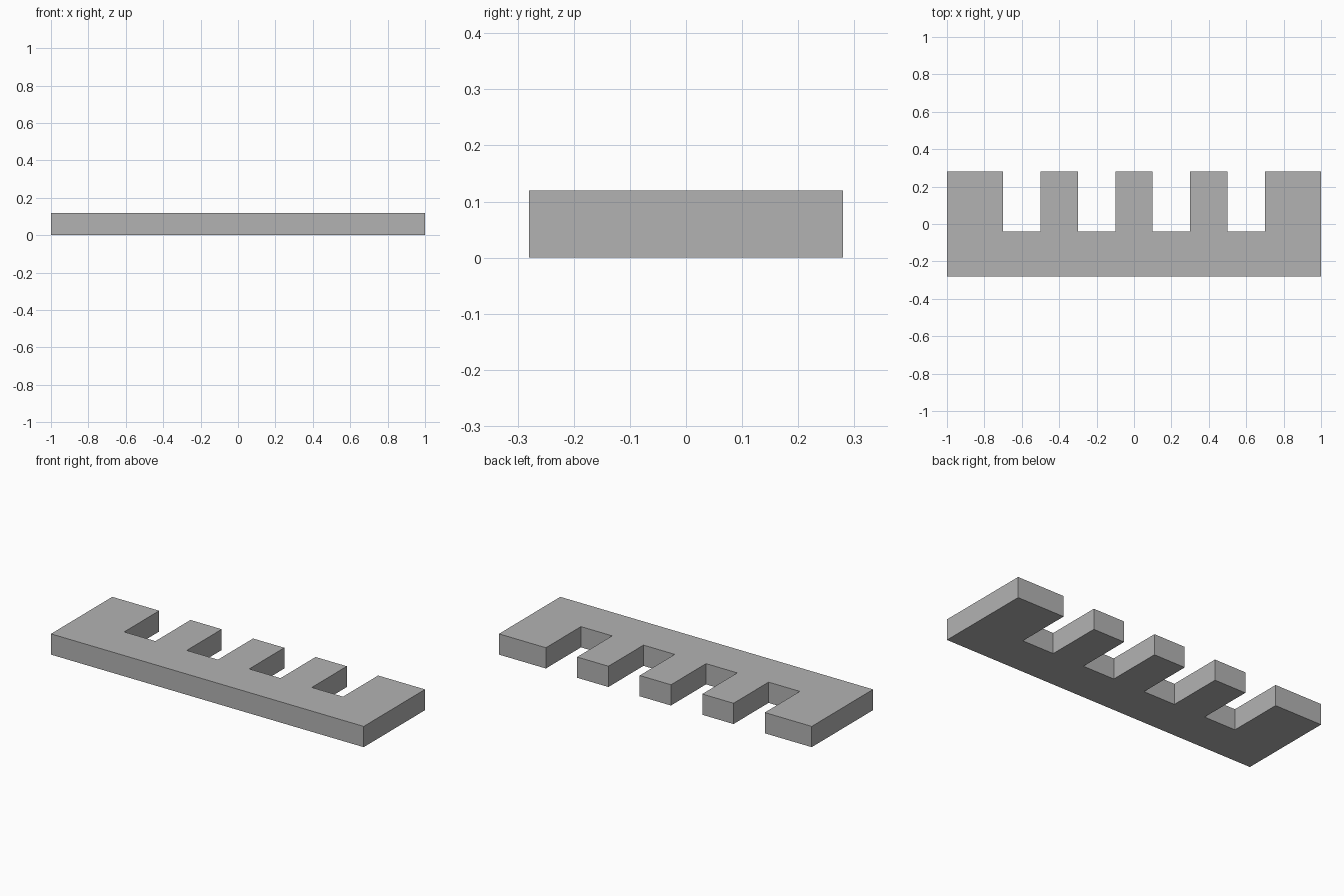
import bpy
import bmesh

cube = bpy.data.objects.get("Cube")
if cube:
    bpy.data.objects.remove(cube, do_unlink=True)

HALF_LENGTH, HALF_DEPTH, HEIGHT = 1.0, 0.28, 0.12
SLOT_CENTRES = (0.6, 0.2, -0.2, -0.6)
SLOT_HALF_WIDTH, SLOT_FLOOR = 0.1, -0.04

# Plain grey material
grey = bpy.data.materials.new("plain_grey")
grey.use_nodes = True
colour = (0.45, 0.45, 0.45, 1)
grey.diffuse_color = colour
grey.node_tree.nodes["Principled BSDF"].inputs["Base Color"].default_value = colour

# Outline of the comb: straight front edge, square slots along the back
outline = [(-HALF_LENGTH, -HALF_DEPTH), (HALF_LENGTH, -HALF_DEPTH),
           (HALF_LENGTH, HALF_DEPTH)]
for centre in SLOT_CENTRES:
    right, left = centre + SLOT_HALF_WIDTH, centre - SLOT_HALF_WIDTH
    outline += [(right, HALF_DEPTH), (right, SLOT_FLOOR),
                (left, SLOT_FLOOR), (left, HALF_DEPTH)]
outline.append((-HALF_LENGTH, HALF_DEPTH))

# Extrude the outline into a solid slab
bm = bmesh.new()
base = bm.faces.new([bm.verts.new((x, y, 0)) for x, y in outline])
solid = bmesh.ops.extrude_face_region(bm, geom=[base], use_keep_orig=True)
top_verts = [v for v in solid["geom"] if isinstance(v, bmesh.types.BMVert)]
bmesh.ops.translate(bm, verts=top_verts, vec=(0, 0, HEIGHT))
bmesh.ops.recalc_face_normals(bm, faces=bm.faces)

mesh = bpy.data.meshes.new("slotted_plate")
bm.to_mesh(mesh)
bm.free()
mesh.materials.append(grey)
plate = bpy.data.objects.new("slotted_plate", mesh)
bpy.context.collection.objects.link(plate)
